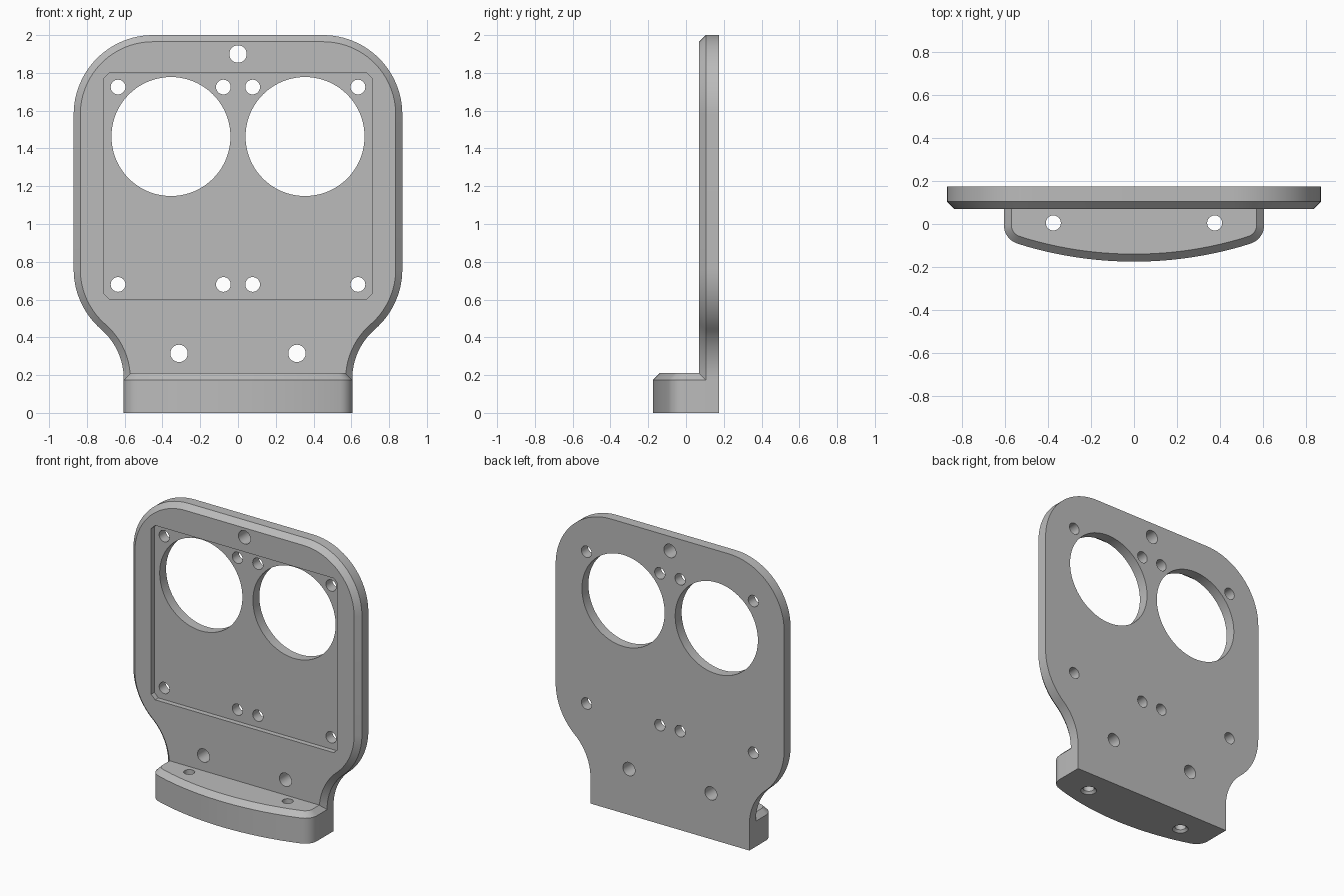
import bpy, bmesh
from math import sin, cos, radians, degrees, atan2, hypot, asin

if "Cube" in bpy.data.objects:
    bpy.data.objects.remove(bpy.data.objects["Cube"], do_unlink=True)

grey = bpy.data.materials.new("plain grey")
grey.use_nodes = True
grey.diffuse_color = (0.5, 0.5, 0.5, 1)
grey.node_tree.nodes["Principled BSDF"].inputs["Base Color"].default_value = (0.5, 0.5, 0.5, 1)

CHAMFER = 0.035
BACK, FRONT = 0.175, 0.07
HALF = 0.605


def arc(cx, cy, r, a0, a1, n):
    """Points on an arc, angles in degrees."""
    steps = [radians(a0 + (a1 - a0) * i / n) for i in range(n + 1)]
    return [(cx + r * cos(a), cy + r * sin(a)) for a in steps]


def circle(cx, cy, r, n):
    return arc(cx, cy, r, 0, 360, n)[:-1]


def mirrored(half):
    """Close a right-hand half outline with its mirror image."""
    return half + [(-x, y) for x, y in reversed(half) if abs(x) > 1e-6]


def on_y(points, y):
    return [(x, y, z) for x, z in points]


def on_z(points, z):
    return [(x, y, z) for x, y in points]


def loft(bm, sections):
    """Capped solid through matching sections."""
    rings = [[bm.verts.new(p) for p in s] for s in sections]
    for a, b in zip(rings, rings[1:]):
        for i in range(len(a)):
            j = (i + 1) % len(a)
            bm.faces.new((a[i], a[j], b[j], b[i]))
    bm.faces.new(rings[0][::-1])
    bm.faces.new(rings[-1])


def make(name, solids):
    bm = bmesh.new()
    for sections in solids:
        loft(bm, sections)
    bmesh.ops.recalc_face_normals(bm, faces=bm.faces)
    mesh = bpy.data.meshes.new(name)
    bm.to_mesh(mesh)
    bm.free()
    mesh.materials.append(grey)
    ob = bpy.data.objects.new(name, mesh)
    bpy.context.collection.objects.link(ob)
    return ob


def combine(target, other, operation):
    bpy.context.view_layer.objects.active = target
    mod = target.modifiers.new(operation, "BOOLEAN")
    mod.operation, mod.solver, mod.object = operation, "EXACT", other
    bpy.ops.object.modifier_apply(modifier=mod.name)
    bpy.data.objects.remove(other, do_unlink=True)


def plate_outline(d):
    """Rounded plate with a necked foot, inset by d."""
    cx, top, low, r, foot = 0.45, 1.58, 0.76, 0.42, 0.18
    # neck radius that is tangent to the lower corner and to the foot side
    k, h = HALF - cx, low - foot
    neck = (k * k + h * h - r * r) / (2 * (r - k))
    turn = degrees(atan2(h, k + neck))
    half = [(HALF - d, d)]
    half += arc(HALF + neck, foot, neck + d, 180, 180 - turn, 14)
    half += arc(cx, low, r - d, -turn, 0, 14)[1:]
    half += arc(cx, top, r - d, 0, 90, 24)
    return mirrored(half)


def base_outline(d):
    """Shelf footprint with a bowed front, inset by d."""
    r, bow, cy = 0.09, 1.8, -0.005
    cx, centre = HALF - r, BACK * -1 + bow
    swing = degrees(asin(cx / hypot(cx, centre - cy)))
    half = [(HALF - d, 0.15 - d)]
    half += arc(cx, cy, r - d, 0, -90 + swing, 10)
    half += arc(0, centre, bow - d, -90 + swing, -90, 12)[1:]
    return mirrored(half)


# Upright plate and the shelf at its foot
bracket = make("mounting_bracket", [[
    on_y(plate_outline(0), BACK),
    on_y(plate_outline(0), FRONT + CHAMFER),
    on_y(plate_outline(CHAMFER), FRONT)]])
base = make("base_shelf", [[
    on_z(base_outline(0), 0),
    on_z(base_outline(0), 0.21 - CHAMFER),
    on_z(base_outline(CHAMFER), 0.21)]])
combine(bracket, base, "UNION")

# Shallow rectangular pocket with clipped corners
w, lo, hi, c = 0.71, 0.6, 1.8, 0.03
pocket = mirrored([(w - c, lo), (w, lo + c), (w, hi - c), (w - c, hi)])
combine(bracket, make("pocket_cutter", [[on_y(pocket, 0), on_y(pocket, FRONT + 0.035)]]),
        "DIFFERENCE")

# Large openings and screw holes through the plate
holes = [(0, 1.9, 0.046, 32)]
for s in (-1, 1):
    holes.append((s * 0.355, 1.463, 0.315, 80))
    holes.append((s * 0.312, 0.315, 0.046, 32))
    for x in (0.0775, 0.635):
        holes += [(s * x, z, 0.039, 32) for z in (0.68, 1.725)]
solids = []
for x, z, r, n in holes:
    ring = circle(x, z, r, n)
    solids.append([on_y(ring, 0), on_y(ring, 0.3)])

# Countersunk holes through the shelf
for s in (-1, 1):
    solids.append([on_z(circle(s * 0.375, 0.005, r, 32), z)
                   for r, z in ((0.065, -0.015), (0.035, 0.015), (0.035, 0.3))])
combine(bracket, make("hole_cutter", solids), "DIFFERENCE")

bpy.ops.object.select_all(action="DESELECT")
bracket.select_set(True)
bpy.context.view_layer.objects.active = bracket
bpy.ops.object.shade_smooth_by_angle(angle=radians(30))
